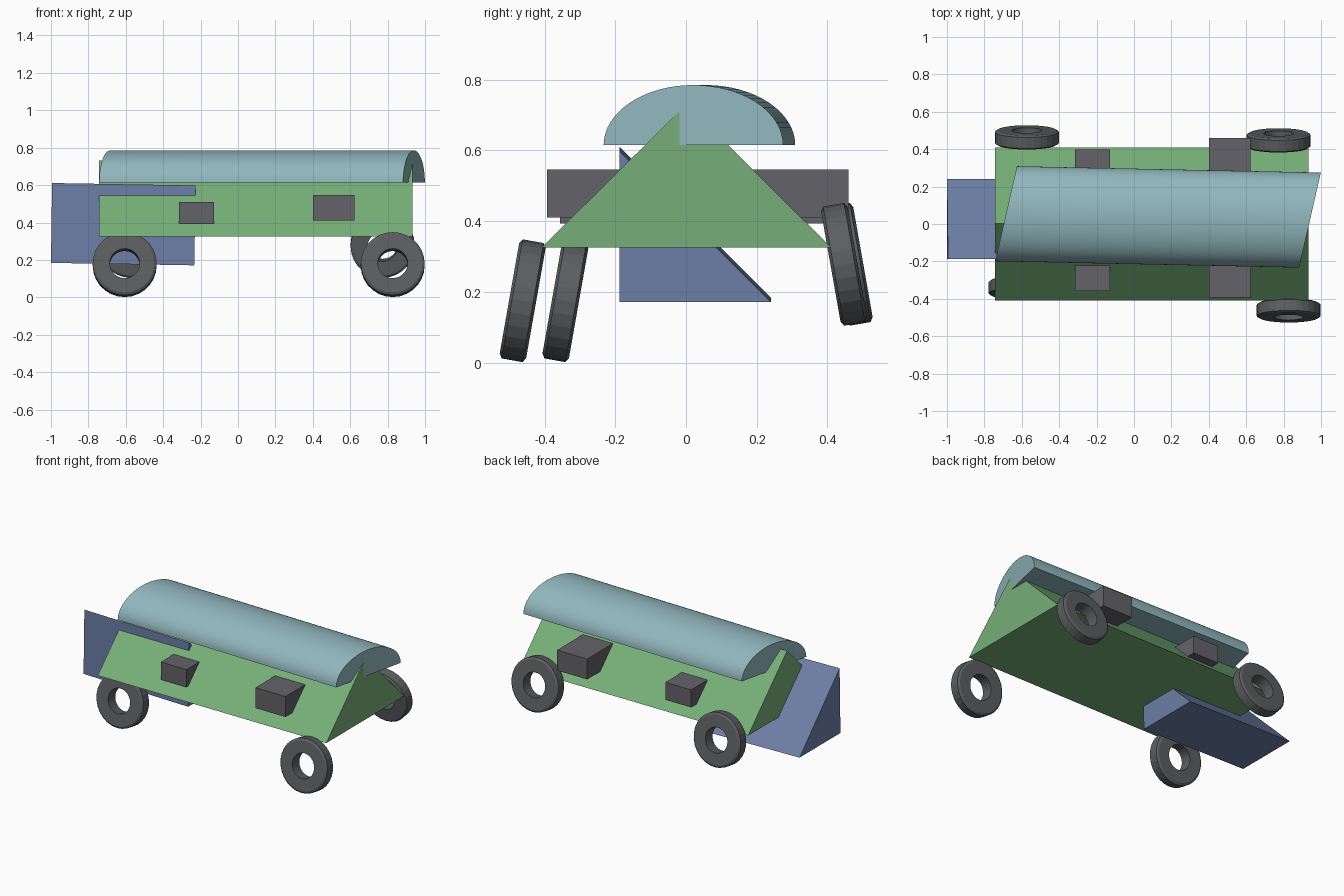
import bpy, bmesh, math
from mathutils import Matrix

if "Cube" in bpy.data.objects:
    bpy.data.objects.remove(bpy.data.objects["Cube"])


def material(name, rgb):
    m = bpy.data.materials.new(name)
    m.diffuse_color = (*rgb, 1)
    m.use_nodes = True
    m.node_tree.nodes["Principled BSDF"].inputs["Base Color"].default_value = m.diffuse_color
    return m


GREEN = material("green", (0.18, 0.43, 0.19))
TEAL = material("teal", (0.285, 0.475, 0.51))
BLUE = material("blue", (0.153, 0.212, 0.386))
DARK = material("dark_grey", (0.127, 0.125, 0.138))
RUBBER = material("rubber", (0.107, 0.112, 0.117))


def finish(name, bm, mat, smooth=0):
    bmesh.ops.recalc_face_normals(bm, faces=bm.faces)
    me = bpy.data.meshes.new(name)
    bm.to_mesh(me)
    bm.free()
    me.materials.append(mat)
    ob = bpy.data.objects.new(name, me)
    bpy.context.collection.objects.link(ob)
    if smooth:
        bpy.context.view_layer.objects.active = ob
        ob.select_set(True)
        bpy.ops.object.shade_smooth_by_angle(angle=math.radians(smooth))
        ob.select_set(False)
    return ob


def loft(name, start, end, mat, smooth=0):
    """Closed solid between two matching outlines."""
    bm = bmesh.new()
    a = [bm.verts.new(p) for p in start]
    b = [bm.verts.new(p) for p in end]
    n = len(a)
    for i in range(n):
        j = (i + 1) % n
        bm.faces.new((a[i], a[j], b[j], b[i]))
    bm.faces.new(a)
    bm.faces.new(b)
    return finish(name, bm, mat, smooth)


# Triangular main body
tri = [(-0.408, 0.326), (0.41, 0.326), (0.002, 0.732)]
loft("body", [(-0.742, y, z) for y, z in tri], [(0.932, y, z) for y, z in tri], GREEN)

# Rear wedge, dipping slightly towards the front of the body
loft("rear_wedge",
     [(-0.994, -0.188, 0.611), (-1.0, -0.188, 0.184), (-1.0, 0.24, 0.184)],
     [(-0.226, -0.188, 0.598), (-0.234, -0.188, 0.171), (-0.234, 0.24, 0.171)], BLUE)


# Half-round roof with skewed ends
def arch(cx, cy, n=32):
    pts = []
    for i in range(n + 1):
        t = math.pi * i / n
        c = math.cos(t)
        pts.append((cx + 0.058 * c, cy + 0.254 * c, 0.615 + 0.17 * math.sin(t)))
    return pts


loft("roof", arch(-0.684, 0.055), arch(0.941, 0.021), TEAL, 20)

# Cross bars running through the body
for name, x0, x1, y0, y1, z0, z1 in (
        ("rear_cross_bar", -0.316, -0.127, -0.357, 0.398, 0.394, 0.51),
        ("front_cross_bar", 0.402, 0.623, -0.393, 0.46, 0.411, 0.546)):
    rect = [(y0, z0), (y1, z0), (y1, z1), (y0, z1)]
    loft(name, [(x0, y, z) for y, z in rect], [(x1, y, z) for y, z in rect], DARK)

# Tilted ring wheels: (radius, offset along axle) cross-section spun round the axle
RING = [(0.08, -0.038), (0.158, -0.038), (0.171, -0.03),
        (0.171, 0.03), (0.158, 0.038), (0.08, 0.038)]


def wheel(name, loc, tilt, n=28):
    bm = bmesh.new()
    rings = []
    for i in range(n):
        a = 2 * math.pi * i / n
        rings.append([bm.verts.new((r * math.cos(a), w, r * math.sin(a))) for r, w in RING])
    for i in range(n):
        p, q = rings[i], rings[(i + 1) % n]
        for k in range(len(RING)):
            m = (k + 1) % len(RING)
            bm.faces.new((p[k], p[m], q[m], q[k]))
    ob = finish(name, bm, RUBBER)
    ob.matrix_world = Matrix.Translation(loc) @ Matrix.Rotation(math.radians(tilt), 4, 'X')


wheel("wheel_front_side_right", (0.827, -0.462, 0.175), -10)
wheel("wheel_front_side_left", (-0.606, -0.341, 0.175), -10)
wheel("wheel_back_side_right", (0.773, 0.447, 0.278), 10)
wheel("wheel_back_side_left", (-0.573, 0.463, 0.278), 10)
